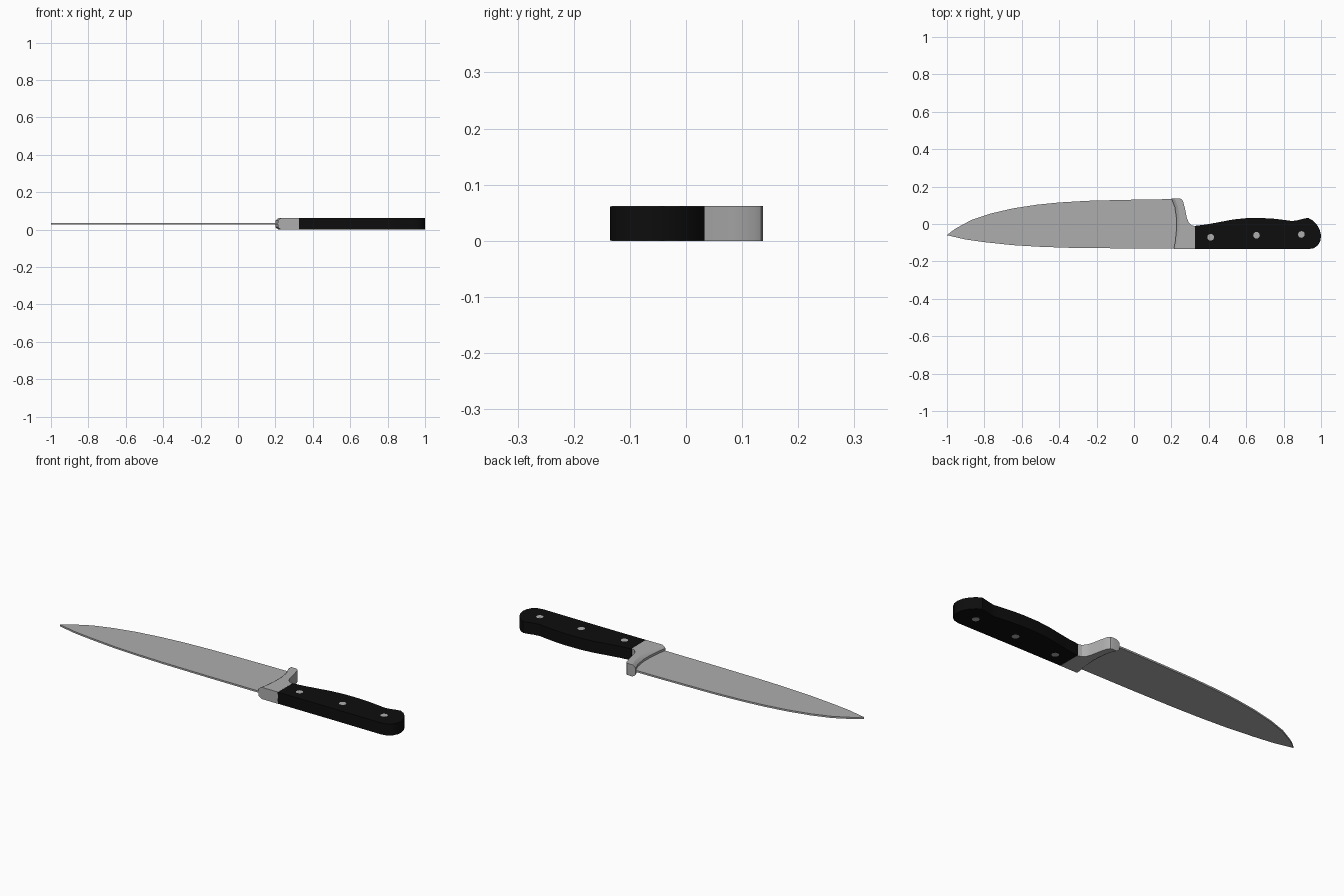
import bpy, bmesh, math

def material(name, c):
    m = bpy.data.materials.new(name)
    m.diffuse_color = (c[0], c[1], c[2], 1)
    return m

steel = material("brushed steel", (0.42, 0.42, 0.42))
black = material("black handle", (0.004, 0.004, 0.004))

def loft(name, layers, mat, smooth=30):
    """Stack matching outlines given as (z, [(x, y), ...]) and cap both ends."""
    bm = bmesh.new()
    rings = [[bm.verts.new((x, y, z)) for x, y in pts] for z, pts in layers]
    n = len(rings[0])
    for a, b in zip(rings, rings[1:]):
        for i in range(n):
            j = (i + 1) % n
            bm.faces.new((a[i], a[j], b[j], b[i]))
    bm.faces.new(rings[0])
    bm.faces.new(rings[-1])
    bmesh.ops.recalc_face_normals(bm, faces=bm.faces)
    me = bpy.data.meshes.new(name)
    bm.to_mesh(me)
    bm.free()
    ob = bpy.data.objects.new(name, me)
    bpy.context.collection.objects.link(ob)
    me.materials.append(mat)
    bpy.ops.object.select_all(action='DESELECT')
    ob.select_set(True)
    bpy.context.view_layer.objects.active = ob
    bpy.ops.object.shade_smooth_by_angle(angle=math.radians(smooth))
    return ob

# blade: thin flat plate running into the bolster
blade = [(-1, -0.06), (-0.9, -0.083), (-0.8, -0.097), (-0.65, -0.113),
         (-0.5, -0.122), (-0.35, -0.127), (-0.1, -0.130), (0.27, -0.131),
         (0.25, 0.133), (0.1, 0.132), (-0.05, 0.129), (-0.25, 0.124),
         (-0.4, 0.115), (-0.52, 0.103), (-0.65, 0.083), (-0.77, 0.055),
         (-0.87, 0.021), (-0.95, -0.022), (-0.98, -0.043)]
loft("blade", [(0.027, blade), (0.036, blade)], steel)

# bolster: curved front edge bevelled towards the blade, swept finger guard
front_edge = [(0.200, 0.136), (0.218, 0.09), (0.227, 0.03), (0.227, -0.03),
              (0.221, -0.09), (0.213, -0.133)]
back = [(0.327, -0.133), (0.327, -0.012), (0.306, -0.006), (0.291, 0.010),
        (0.282, 0.035), (0.272, 0.085), (0.262, 0.122), (0.253, 0.134), (0.24, 0.137)]

def bolster(shift):
    return [(x + shift, y) for x, y in front_edge] + back

loft("bolster", [(0, bolster(0.018)), (0.006, bolster(0.008)), (0.014, bolster(0)),
                 (0.048, bolster(0)), (0.056, bolster(0.008)), (0.062, bolster(0.018))], steel)

# handle: contoured grip with a rounded butt
handle = [(0.325, -0.133), (0.6, -0.133), (0.93, -0.135), (0.962, -0.129),
          (0.984, -0.113), (0.997, -0.088), (1.0, -0.062), (0.994, -0.033),
          (0.978, -0.004), (0.955, 0.020), (0.93, 0.033), (0.905, 0.028),
          (0.875, 0.020), (0.845, 0.016), (0.81, 0.021), (0.75, 0.028), (0.68, 0.032),
          (0.6, 0.031), (0.53, 0.024), (0.45, 0.009), (0.39, -0.002), (0.325, -0.010)]
loft("handle", [(0.0005, handle), (0.0615, handle)], black)

# rivets passing through the handle
for i, (px, py) in enumerate([(0.41, -0.071), (0.655, -0.060), (0.895, -0.056)]):
    ring = [(px + 0.018 * math.cos(k * math.tau / 12), py + 0.018 * math.sin(k * math.tau / 12))
            for k in range(12)]
    loft("rivet_%d" % (i + 1), [(0, ring), (0.062, ring)], steel)
